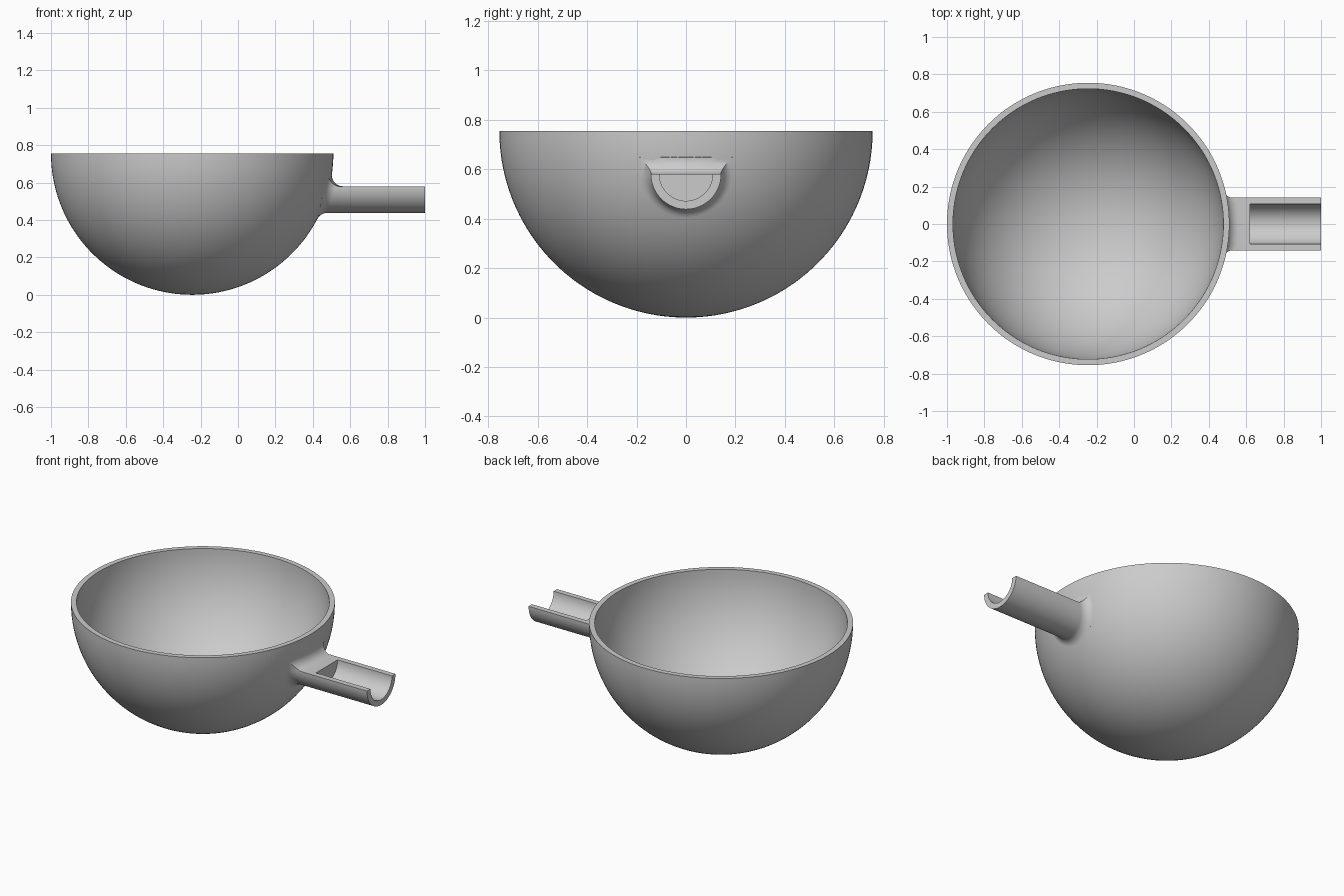
import bpy, bmesh
from math import sin, cos, pi, sqrt, acos
from mathutils import Vector

if "Cube" in bpy.data.objects:
    bpy.data.objects.remove(bpy.data.objects["Cube"])

R_OUT, R_IN = 0.755, 0.723            # bowl radii
S = Vector((-0.245, 0, R_OUT))        # bowl centre, on the rim plane
H_OUT, H_IN, H_Z = 0.142, 0.108, 0.58 # handle radii and top height
X_STEP, X_END, FIL = 0.62, 1.0, 0.06  # channel start, handle end, fillet radius


def finish(bm, name):
    bmesh.ops.recalc_face_normals(bm, faces=bm.faces)
    mesh = bpy.data.meshes.new(name)
    bm.to_mesh(mesh)
    bm.free()
    ob = bpy.data.objects.new(name, mesh)
    bpy.context.collection.objects.link(ob)
    bpy.ops.object.select_all(action='DESELECT')
    ob.select_set(True)
    bpy.context.view_layer.objects.active = ob
    bpy.ops.object.shade_smooth_by_angle(angle=pi / 6)
    return ob


# Bowl: hollow hemisphere, spun from its wall section
bm = bmesh.new()
n = 40
section = [(R_OUT, i / n * pi / 2) for i in range(n + 1)]
section += [(R_IN, i / n * pi / 2) for i in range(n, -1, -1)]
vs = [bm.verts.new(S + Vector((r * sin(a), 0, -r * cos(a)))) for r, a in section]
edges = [bm.edges.new(p) for p in zip(vs, vs[1:])]
bmesh.ops.spin(bm, geom=vs + edges, cent=S, axis=(0, 0, 1), angle=2 * pi,
               steps=144, use_duplicate=False)
bmesh.ops.remove_doubles(bm, verts=bm.verts, dist=1e-5)
finish(bm, "bowl")

# Handle: D-shaped bar with a rolling-ball fillet against the bowl
N, T = 32, 8
profile = []                          # (y, z, outward normal)
for i in range(N + 1):
    c, s = cos(pi * i / N), -sin(pi * i / N)
    nrm = Vector((0, c, 1 if i in (0, N) else s))
    profile.append((H_OUT * c, H_Z + H_OUT * s, nrm))
for i in range(T + 1):
    profile.append((-H_IN + 2 * H_IN * i / T, H_Z, Vector((0, 0, 1))))


def fillet_line(y, z, nrm, steps=10):
    """Points from inside the bowl wall, along the fillet, to the channel start."""
    c = Vector((0, y, z)) + nrm * FIL
    c.x = S.x + sqrt((R_OUT + FIL) ** 2 - c.y ** 2 - (c.z - S.z) ** 2)
    u0, u1 = (S - c).normalized(), -nrm
    w = acos(u0.dot(u1.normalized()))
    pts = [c + u0 * (FIL + 0.01)]
    for k in range(steps + 1):
        t = k / steps
        pts.append(c + FIL * (u0 * sin((1 - t) * w) + u1 * sin(t * w)) / sin(w))
    return pts + [Vector((X_STEP, y, z))]


bm = bmesh.new()
lines = [[bm.verts.new(p) for p in fillet_line(*q)] for q in profile]
for a, b in zip(lines, lines[1:] + lines[:1]):
    for k in range(len(a) - 1):
        bm.faces.new((a[k], a[k + 1], b[k + 1], b[k]))

# Open channel: outer shell, inner groove, rims, end face and stop wall
def arc(r, x):
    return [bm.verts.new((x, r * cos(pi * i / N), H_Z - r * sin(pi * i / N)))
            for i in range(N + 1)]


ring = [l[-1] for l in lines]
outer0, top = ring[:N + 1], ring[N + 1:]
outer1, inner0, inner1 = arc(H_OUT, X_END), arc(H_IN, X_STEP), arc(H_IN, X_END)
for p, q in ((outer0, outer1), (outer1, inner1), (inner1, inner0)):
    for i in range(N):
        bm.faces.new((p[i], p[i + 1], q[i + 1], q[i]))
for i in (0, N):
    bm.faces.new((outer0[i], outer1[i], inner1[i], inner0[i]))
bm.faces.new(inner0[:-1] + top[:-1])
bmesh.ops.remove_doubles(bm, verts=bm.verts, dist=1e-5)
finish(bm, "handle")
